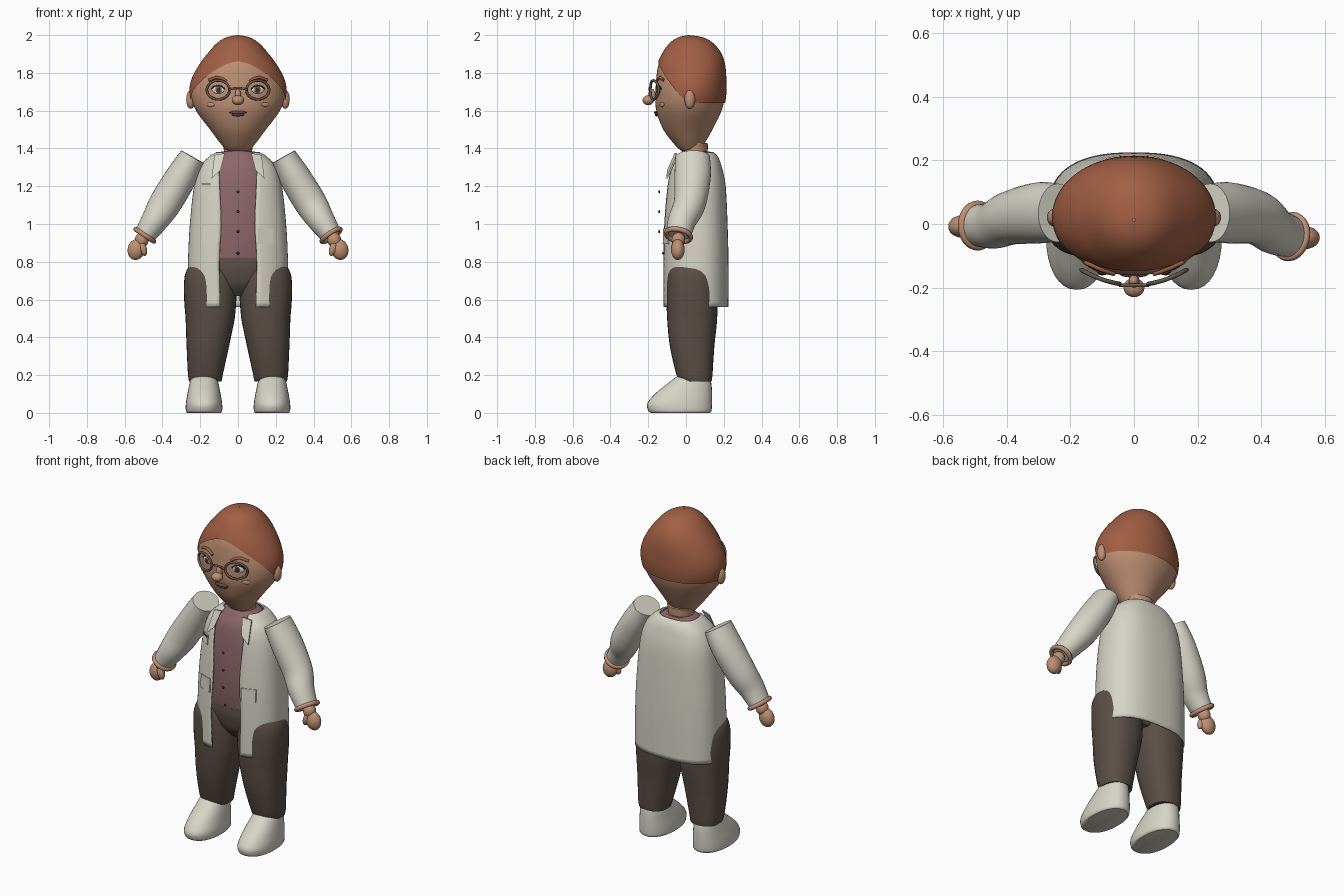
import bpy, bmesh, math
from mathutils import Vector as V

if "Cube" in bpy.data.objects:
    bpy.data.objects.remove(bpy.data.objects["Cube"])


def material(name, rgb):
    m = bpy.data.materials.new(name)
    m.diffuse_color = (*rgb, 1)
    m.use_nodes = True
    m.node_tree.nodes["Principled BSDF"].inputs["Base Color"].default_value = m.diffuse_color
    return m


SKIN = material("skin", (0.52, 0.28, 0.175))
HAIR = material("auburn hair", (0.36, 0.115, 0.058))
WHITE = material("off white cloth", (0.68, 0.66, 0.57))
BROWN = material("dark brown cloth", (0.105, 0.078, 0.062))
PINK = material("dusty pink cloth", (0.27, 0.135, 0.145))
METAL = material("olive metal", (0.13, 0.10, 0.065))
LIP = material("mauve lip", (0.15, 0.065, 0.075))
DARK = material("dark detail", (0.03, 0.027, 0.03))
EYE = material("eye white", (0.72, 0.70, 0.66))


def finish(ob, mat, angle=40):
    ob.data.materials.clear()
    ob.data.materials.append(mat)
    bpy.ops.object.select_all(action='DESELECT')
    bpy.context.view_layer.objects.active = ob
    ob.select_set(True)
    bpy.ops.object.shade_smooth_by_angle(angle=math.radians(angle))
    return ob


def from_bmesh(name, bm, mat):
    bmesh.ops.recalc_face_normals(bm, faces=bm.faces)
    me = bpy.data.meshes.new(name)
    bm.to_mesh(me)
    bm.free()
    ob = bpy.data.objects.new(name, me)
    bpy.context.collection.objects.link(ob)
    return finish(ob, mat)


def skin(name, rings, mat, caps=True, loop=True):
    """Join rings of points into a surface."""
    bm = bmesh.new()
    vs = [[bm.verts.new(p) for p in r] for r in rings]
    n = len(vs[0])
    for a, b in zip(vs, vs[1:]):
        for i in range(n if loop else n - 1):
            j = (i + 1) % n
            bm.faces.new((a[i], a[j], b[j], b[i]))
    if caps:
        bm.faces.new(vs[0])
        bm.faces.new(vs[-1])
    return from_bmesh(name, bm, mat)


def smooth(rows, k=6):
    """Catmull-Rom resampling of a table of section rows."""
    out = []
    for i in range(len(rows) - 1):
        p = [rows[max(0, min(len(rows) - 1, i + d))] for d in (-1, 0, 1, 2)]
        for s in range(k):
            t = s / k
            out.append([0.5 * (2 * b + (c - a) * t + (2 * a - 5 * b + 4 * c - d) * t * t
                               + (3 * b - a - 3 * c + d) * t ** 3) for a, b, c, d in zip(*p)])
    return out + [list(rows[-1])]


def at(table, z):
    """Linear lookup of a resampled table by height."""
    for a, b in zip(table, table[1:]):
        if z <= b[0]:
            f = max(0, (z - a[0]) / max(b[0] - a[0], 1e-6))
            return [p + (q - p) * f for p, q in zip(a, b)]
    return table[-1]


def point(row, t, e=2.0, x0=0, grow=0):
    """Point on a superellipse section, t = 0 faces front."""
    z, rx, yf, yb = row[:4]
    s, c = math.sin(t), math.cos(t)
    x = math.copysign(abs(s) ** (2 / e), s) * (rx + grow)
    y = math.copysign(abs(c) ** (2 / e), c) * ((yb - yf) / 2 + grow)
    return V((x0 + x, (yf + yb) / 2 - y, z))


def loft(name, rows, mat, e=2.0, x0=0, n=40):
    return skin(name, [[point(r, 2 * math.pi * i / n, e, x0) for i in range(n)]
                       for r in smooth(rows)], mat)


def front_y(table, x, z, e=2.0):
    _, rx, yf, yb = at(table, z)[:4]
    return (yf + yb) / 2 - (yb - yf) / 2 * max(0, 1 - abs(x / rx) ** e) ** (1 / e)


def ball(name, loc, size, mat, rz=0, ry=0):
    bpy.ops.mesh.primitive_uv_sphere_add(segments=24, ring_count=14, location=loc, rotation=(0, ry, rz))
    ob = bpy.context.object
    ob.name = name
    ob.scale = size
    return finish(ob, mat, 60)


def tube(name, pts, r, mat, cyclic=False):
    cu = bpy.data.curves.new(name, 'CURVE')
    cu.dimensions = '3D'
    cu.bevel_depth, cu.bevel_resolution, cu.use_fill_caps = r, 2, True
    sp = cu.splines.new('POLY')
    sp.points.add(len(pts) - 1)
    for p, q in zip(sp.points, pts):
        p.co = (*q, 1)
    sp.use_cyclic_u = cyclic
    ob = bpy.data.objects.new(name, cu)
    bpy.context.collection.objects.link(ob)
    bpy.ops.object.select_all(action='DESELECT')
    bpy.context.view_layer.objects.active = ob
    ob.select_set(True)
    bpy.ops.object.convert(target='MESH')
    return finish(bpy.context.object, mat, 60)


def plate(name, pts, mat, thick=0.008):
    bm = bmesh.new()
    f = bm.faces.new([bm.verts.new(p) for p in pts])
    g = bmesh.ops.extrude_face_region(bm, geom=[f])["geom"]
    bmesh.ops.translate(bm, verts=[v for v in g if isinstance(v, bmesh.types.BMVert)], vec=(0, thick, 0))
    return from_bmesh(name, bm, mat)


# Head: rows are height, half width, front, back
head = [(1.378, 0.03, 0.0, 0.06), (1.388, 0.058, -0.025, 0.075), (1.42, 0.088, -0.06, 0.095),
        (1.5, 0.148, -0.12, 0.14), (1.6, 0.222, -0.157, 0.188), (1.68, 0.25, -0.162, 0.206),
        (1.76, 0.241, -0.158, 0.207), (1.84, 0.198, -0.147, 0.2), (1.9, 0.152, -0.12, 0.18),
        (1.95, 0.108, -0.082, 0.14), (1.98, 0.062, -0.04, 0.09), (1.992, 0.004, 0.01, 0.018)]
loft("head", head, SKIN, n=48)
ht = smooth(head)

# Hair cap with a hairline that dips from the forehead to the ears
cap = []
for k in range(25):
    u = math.sin(k / 24 * math.pi / 2)
    ring = []
    for i in range(64):
        t = 2 * math.pi * i / 64
        low = 1.64 + 0.22 * max(0, math.cos(t)) ** 1.3
        p = point(at(ht, low + (1.992 - low) * u), t, grow=0.007 * (1 - u ** 8))
        ring.append(p + V((0, 0, 0.008 * u)))
    cap.append(ring)
bm_hair = skin("hair", cap, HAIR, caps=False)

# Neck, shirt and hips
loft("neck", [(1.34, 0.075, -0.025, 0.11), (1.39, 0.075, -0.02, 0.115), (1.43, 0.08, -0.01, 0.115)], SKIN, n=28)
loft("shirt", [(0.79, 0.2, -0.088, 0.15), (0.9, 0.21, -0.1, 0.18), (1.05, 0.21, -0.102, 0.185),
               (1.2, 0.195, -0.09, 0.175), (1.3, 0.165, -0.072, 0.155), (1.36, 0.12, -0.04, 0.14),
               (1.385, 0.085, -0.022, 0.125)], PINK, 2.3)
loft("hips", [(0.62, 0.08, -0.03, 0.1), (0.68, 0.17, -0.075, 0.14), (0.76, 0.22, -0.093, 0.165),
              (0.82, 0.2, -0.092, 0.15)], BROWN, 2.3)
for z in (0.845, 0.96, 1.065, 1.17):
    ball("shirt_button", (0, front_y([(0.8, 1, -0.105, 0), (0.9, 1, -0.142, 0), (1.2, 1, -0.142, 0)], 0, z), z),
         (0.008, 0.005, 0.008), DARK)

# Open coat: rows are height, half width, front, back, half opening
coat = smooth([(0.56, 0.268, -0.125, 0.225, 0.095), (0.8, 0.265, -0.125, 0.225, 0.1),
               (1.0, 0.255, -0.12, 0.22, 0.09), (1.2, 0.233, -0.105, 0.21, 0.098),
               (1.3, 0.203, -0.085, 0.19, 0.1), (1.355, 0.155, -0.055, 0.17, 0.09),
               (1.38, 0.115, -0.03, 0.145, 0.08)])
rings = []
for r in coat:
    a = math.asin((r[4] / r[1]) ** 1.25)
    rings.append([point(r, a + (2 * math.pi - 2 * a) * i / 60, 2.5) for i in range(61)])
ob = skin("coat", rings, WHITE, caps=False, loop=False)
mod = ob.modifiers.new("cloth", 'SOLIDIFY')
mod.thickness, mod.offset = 0.008, -1


def coat_plate(name, x0, x1, z0, z1, mat, out=0.007):
    plate(name, [(x, front_y(coat, x, z, 2.5) - out, z) for x, z in ((x0, z0), (x1, z0), (x1, z1), (x0, z1))], mat)


coat_plate("breast_pocket", -0.195, -0.14, 1.165, 1.22, WHITE)
coat_plate("pocket_pen", -0.19, -0.145, 1.208, 1.214, DARK, 0.012)

for s in (-1, 1):
    coat_plate("lower_pocket", s * 0.105, s * 0.185, 0.895, 0.975, WHITE)
    plate("collar_flap", [(s * x, y, z) for x, y, z in
          ((0.125, -0.05, 1.365), (0.07, -0.06, 1.375), (0.092, -0.1, 1.285), (0.14, -0.105, 1.24))], WHITE)

    # Trouser leg and shoe
    loft("trouser_leg", [(0.165, 0.085, -0.03, 0.135), (0.2, 0.092, -0.05, 0.14), (0.35, 0.112, -0.085, 0.15),
                         (0.5, 0.13, -0.1, 0.165), (0.62, 0.139, -0.103, 0.165), (0.71, 0.137, -0.1, 0.155),
                         (0.76, 0.122, -0.09, 0.14), (0.8, 0.09, -0.07, 0.11)], BROWN, 2.3, 0, 32)
    leg = bpy.context.object
    for v in leg.data.vertices:
        v.co.x += s * (0.147 + 0.026 * min(1, max(0, (0.5 - v.co.z) / 0.3)))
    loft("shoe", [(0, 0.088, -0.185, 0.125), (0.012, 0.096, -0.2, 0.135), (0.05, 0.096, -0.205, 0.138),
                  (0.1, 0.088, -0.165, 0.138), (0.15, 0.078, -0.105, 0.135), (0.185, 0.068, -0.06, 0.125),
                  (0.198, 0.045, -0.035, 0.1)], WHITE, 2.2, s * 0.18, 32)

    # Sleeve swept along a bent path: centre, half thickness, half depth
    wy = -0.04 if s > 0 else -0.005
    path = smooth([(0.24, 0.035, 1.355, 0.07, 0.092), (0.3, 0.035, 1.25, 0.083, 0.096),
                   (0.385, 0.02, 1.11, 0.085, 0.085), (0.44, wy / 2, 1.02, 0.072, 0.075),
                   (0.49, wy, 0.945, 0.058, 0.066)])
    rings = []
    for i, r in enumerate(path):
        d = V(path[min(i + 1, len(path) - 1)][:3]) - V(path[max(i - 1, 0)][:3])
        v = d.cross(V((0, 1, 0))).normalized()
        w = v.cross(d).normalized()
        ring = [V(r[:3]) + v * r[3] * math.cos(t) + w * r[4] * math.sin(t)
                for t in (2 * math.pi * k / 32 for k in range(32))]
        rings.append([V((s * p.x, p.y, p.z)) for p in ring])
    skin("sleeve", rings, WHITE)
    # Cuff, wrist and hand
    tube("cuff", [p + V((s * 0.003, 0, -0.005)) for p in rings[-1]], 0.013, SKIN, True)
    ball("wrist", (s * 0.51, wy, 0.915), (0.036, 0.036, 0.04), SKIN)
    ball("hand", (s * 0.538, wy - 0.003, 0.865), (0.046, 0.036, 0.056), SKIN, ry=s * -0.25)
    ball("thumb", (s * 0.503, wy - 0.018, 0.87), (0.02, 0.021, 0.04), SKIN, ry=s * 0.3)

    # Ear, eye, cheek, brow and lens rim
    ball("ear", (s * 0.25, 0.02, 1.66), (0.024, 0.028, 0.05), SKIN)

    def on_face(name, x, z, size, mat, out):
        slope = (front_y(ht, x + 0.005, z) - front_y(ht, x - 0.005, z)) / 0.01
        ball(name, (s * x, front_y(ht, x, z) - out, z), size, mat, s * math.atan(slope))

    on_face("eye", 0.105, 1.71, (0.034, 0.008, 0.02), EYE, 0.002)
    on_face("iris", 0.103, 1.71, (0.017, 0.005, 0.018), METAL, 0.008)
    on_face("pupil", 0.103, 1.71, (0.009, 0.004, 0.01), DARK, 0.012)
    on_face("cheek", 0.145, 1.632, (0.024, 0.006, 0.012), SKIN, 0.003)

    def face_line(name, pts, r, mat):
        tube(name, [(s * x, front_y(ht, x, z) - 0.004, z) for x, z in pts], r, mat)

    face_line("upper_lash", [(0.07, 1.714), (0.088, 1.729), (0.108, 1.733), (0.128, 1.727), (0.142, 1.714)], 0.004, DARK)
    face_line("eyebrow", [(0.062, 1.755), (0.085, 1.77), (0.115, 1.776), (0.155, 1.762)], 0.008, HAIR)
    rim = [(s * (0.105 + 0.06 * math.cos(t)), 1.71 + 0.05 * math.sin(t))
           for t in (2 * math.pi * k / 36 for k in range(36))]
    tube("glasses_rim", [(x, -0.192 + 1.75 * x * x, z) for x, z in rim], 0.007, METAL, True)

# Glasses bridge, nose and mouth
tube("glasses_bridge", [(x / 100, -0.193, 1.712 + 0.008 * (1 - (x / 4.6) ** 2)) for x in (-4.6, -3, -1, 1, 3, 4.6)],
     0.006, METAL)
ball("nose", (0, -0.2, 1.655), (0.033, 0.03, 0.026), SKIN)
ball("nose_bridge", (0, -0.18, 1.68), (0.017, 0.02, 0.035), SKIN)
for n, z, h in (("upper_lip", 1.59, 0.009), ("lower_lip", 1.578, 0.008)):
    ball(n, (0, front_y(ht, 0, z) - 0.004, z), (0.045 if h > 0.0085 else 0.033, 0.01, h), LIP)
